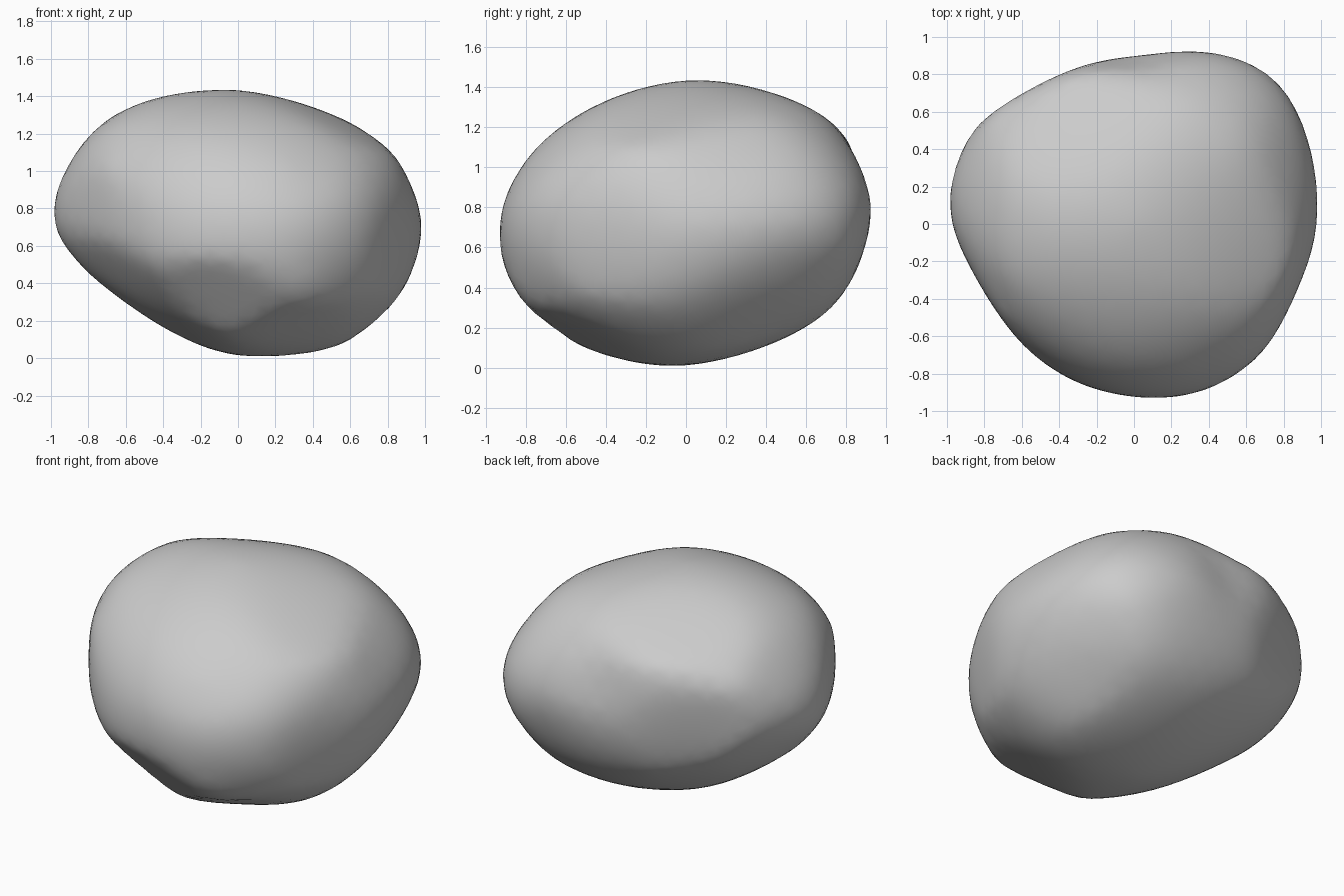
import bpy
import bmesh
from math import sin, cos, pi, exp, tau
from mathutils import Vector

cube = bpy.data.objects.get("Cube")
if cube:
    bpy.data.objects.remove(cube, do_unlink=True)

MID_HEIGHT = 0.715
D = 0.5 ** 0.5   # diagonal axis component
T = D / 2        # tilt of the slanted profiles
H = 0.866

# Boulder profiles: two plane axes, then radii at equal angle steps
PROFILES = [
    ((1, 0, 0), (0, 0, 1),
     [.98, .914, .79, .725, .717, .767, .864, .952,
      .984, .80, .675, .68, .70, .757, .872, .948]),
    ((0, 1, 0), (0, 0, 1),
     [.92, .94, .84, .755, .718, .72, .768, .858,
      .933, .917, .82, .74, .705, .70, .77, .861]),
    ((1, 0, 0), (0, 1, 0),
     [.983, 1.028, 1.08, 1.008, .932, .905, .922, 1.008,
      .972, .88, .854, .90, .92, .968, .968, .939]),
    ((D, D, 0), (-T, T, H),
     [1.086, 1.003, .885, .826, .808, .873, .903, .90,
      .885, .875, .785, .787, .808, .843, .89, .961]),
    ((-D, -D, 0), (T, -T, H),
     [.885, .868, .813, .76, .755, .778, .835, .99,
      1.087, .968, .83, .728, .69, .70, .75, .812]),
    ((-D, D, 0), (T, T, H),
     [.98, .96, .935, .861, .826, .835, .887, .932,
      .975, .963, .92, .78, .708, .695, .743, .875]),
]


def smooth_radius(radii, t):
    """Catmull-Rom value on a closed ring of radii."""
    n = len(radii)
    i = int(t)
    f = t - i
    a, b, c, d = (radii[(i + k) % n] for k in (-1, 0, 1, 2))
    return b + f / 2 * (c - a + f * (2*a - 5*b + 4*c - d + f * (3*(b - c) + d - a)))


def profile_supports(right, up, radii, steps=32):
    """Outward directions of a profile and how far it reaches along each."""
    right, up = Vector(right), Vector(up)
    n = len(radii)
    outline = []
    for k in range(n * 6):
        a = tau * k / (n * 6)
        r = smooth_radius(radii, k / 6)
        outline.append((r * cos(a), r * sin(a)))
    for k in range(steps):
        a = tau * k / steps
        reach = max(x * cos(a) + y * sin(a) for x, y in outline)
        yield (right * cos(a) + up * sin(a)).normalized(), reach


supports = [s for p in PROFILES for s in profile_supports(*p)]

# Boulder body: a ball grown and relaxed until it fills every profile
bm = bmesh.new()
bmesh.ops.create_icosphere(bm, subdivisions=4, radius=1)
for v in bm.verts:
    v.co = Vector((v.co.x * .97, v.co.y * .93, v.co.z * .71))

for step in range(24):
    bm.normal_update()
    points = [v.co.copy() for v in bm.verts]
    gaps = [(d, reach - max(map(d.dot, points))) for d, reach in supports]
    for v in bm.verts:
        total = weight = 0.0
        for d, gap in gaps:
            w = exp(35 * (v.normal.dot(d) - 1))
            total += w * gap
            weight += w
        v.co += v.normal * (total / max(weight, 1e-9))
    if step < 23:
        bmesh.ops.smooth_vert(bm, verts=bm.verts, factor=.15,
                              use_axis_x=True, use_axis_y=True, use_axis_z=True)

# Shallow hollow high on the back
bm.normal_update()
hollow = Vector((0, .88, .23))
for v in bm.verts:
    v.co -= v.normal * .045 * exp(-((v.co - hollow).length / .24) ** 2)

bmesh.ops.translate(bm, verts=bm.verts, vec=(0, 0, MID_HEIGHT))
mesh = bpy.data.meshes.new("boulder")
bm.to_mesh(mesh)
bm.free()
boulder = bpy.data.objects.new("boulder", mesh)
bpy.context.collection.objects.link(boulder)
mesh.shade_smooth()

subdivision = boulder.modifiers.new("rounding", 'SUBSURF')
subdivision.levels = subdivision.render_levels = 1

# Stone colour
stone = bpy.data.materials.new("stone_grey")
stone.use_nodes = True
grey = (.6, .6, .6, 1)
stone.diffuse_color = grey
for node in stone.node_tree.nodes:
    if node.type == 'BSDF_PRINCIPLED':
        node.inputs["Base Color"].default_value = grey
        node.inputs["Roughness"].default_value = .9
mesh.materials.append(stone)
